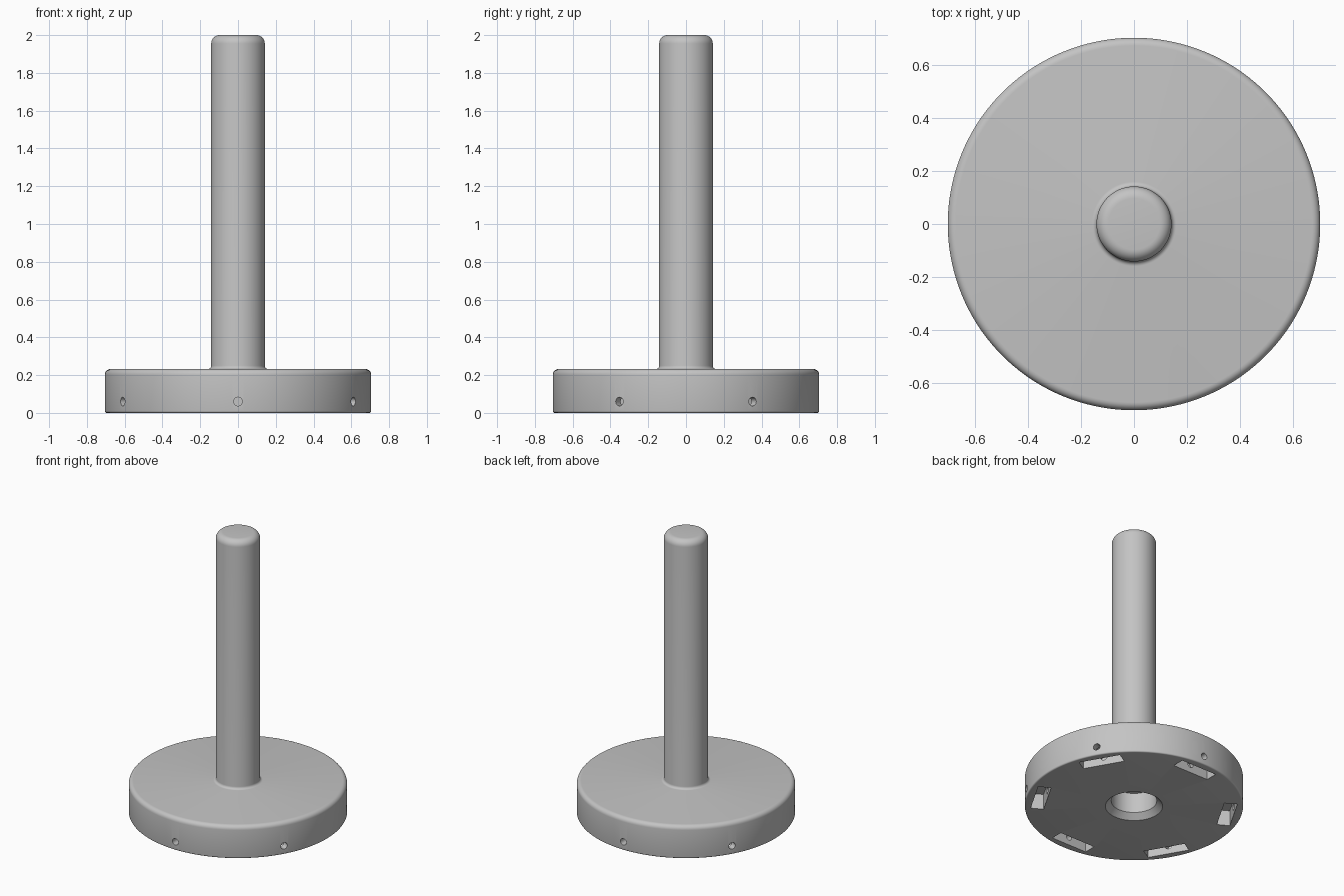
import bpy, bmesh
from math import sin, cos, pi, radians
from mathutils import Matrix, Vector

cube = bpy.data.objects.get("Cube")
if cube:
    bpy.data.objects.remove(cube, do_unlink=True)

BASE_R, BASE_H = 0.705, 0.232
POST_R, POST_TOP = 0.142, 2.0
SOCKET_R, SOCKET_DEPTH = 0.147, 0.18
POCKET_R = 0.61

grey = bpy.data.materials.new("plain_grey")
grey.use_nodes = True
colour = (0.55, 0.55, 0.55, 1)
grey.diffuse_color = colour
grey.node_tree.nodes["Principled BSDF"].inputs["Base Color"].default_value = colour


def make_object(name, bm):
    bmesh.ops.recalc_face_normals(bm, faces=bm.faces)
    mesh = bpy.data.meshes.new(name)
    bm.to_mesh(mesh)
    bm.free()
    mesh.materials.append(grey)
    obj = bpy.data.objects.new(name, mesh)
    bpy.context.collection.objects.link(obj)
    return obj


def fillet(cx, cz, r, start, end, steps=6):
    angles = [radians(start + (end - start) * i / steps) for i in range(steps + 1)]
    return [(cx + r * cos(a), cz + r * sin(a)) for a in angles]


def lathe(name, profile, steps=144):
    bm = bmesh.new()
    verts = [bm.verts.new((r, 0, z)) for r, z in profile]
    edges = [bm.edges.new(pair) for pair in zip(verts, verts[1:])]
    bmesh.ops.spin(bm, geom=verts + edges, cent=(0, 0, 0), axis=(0, 0, 1),
                   angle=2 * pi, steps=steps, use_merge=True)
    bmesh.ops.remove_doubles(bm, verts=bm.verts, dist=1e-5)
    return make_object(name, bm)


def ring_of_six(name, add_shape):
    bm = bmesh.new()
    for i in range(6):
        add_shape(bm, Matrix.Rotation(radians(30 + 60 * i), 4, "Z"))
    return make_object(name, bm)


def add_pocket(bm, turn):
    place = Matrix.Translation((POCKET_R, 0, 0.03))
    size = Matrix.Diagonal((0.085, 0.28, 0.16, 1))
    bmesh.ops.create_cube(bm, size=1, matrix=turn @ place @ size)


def add_pin_hole(bm, turn):
    place = Matrix.Translation((0.65, 0, 0.06)) @ Matrix.Rotation(pi / 2, 4, "Y")
    bmesh.ops.create_cone(bm, cap_ends=True, segments=24, radius1=0.023,
                          radius2=0.023, depth=0.22, matrix=turn @ place)


# Round base, upright post and the chamfered socket underneath
profile = [(0, SOCKET_DEPTH), (SOCKET_R, SOCKET_DEPTH), (SOCKET_R, 0.038), (0.185, 0)]
profile += fillet(BASE_R - 0.01, 0.01, 0.01, -90, 0, 4)
profile += fillet(BASE_R - 0.03, BASE_H - 0.03, 0.03, 0, 90)
profile += fillet(POST_R + 0.018, BASE_H + 0.018, 0.018, 270, 180)
profile += fillet(POST_R - 0.045, POST_TOP - 0.045, 0.045, 0, 90, 8)
profile.append((0, POST_TOP))
stand = lathe("base_and_post", profile)

# Pockets under the rim, with a radial pin hole through each
cutters = [ring_of_six("pocket_cutter", add_pocket),
           ring_of_six("pin_hole_cutter", add_pin_hole)]
bpy.ops.object.select_all(action="DESELECT")
bpy.context.view_layer.objects.active = stand
stand.select_set(True)
for cutter in cutters:
    cutter.hide_render = True
    cut = stand.modifiers.new(cutter.name, "BOOLEAN")
    cut.operation = "DIFFERENCE"
    cut.solver = "EXACT"
    cut.object = cutter
    bpy.ops.object.modifier_apply(modifier=cut.name)
    bpy.data.objects.remove(cutter, do_unlink=True)

bpy.ops.object.shade_smooth_by_angle(angle=radians(30))
